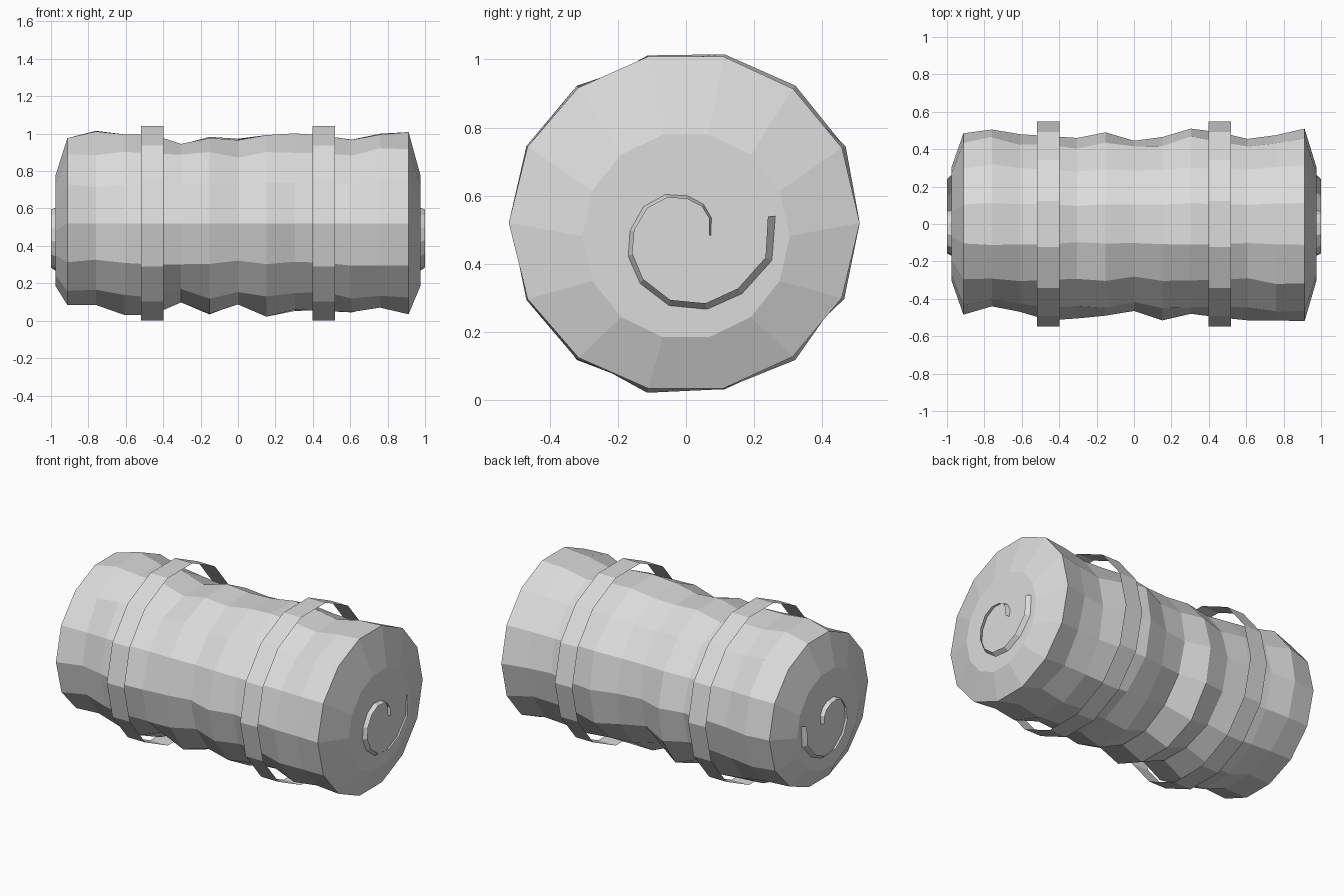
import bpy, bmesh, math, random

if "Cube" in bpy.data.objects:
    bpy.data.objects.remove(bpy.data.objects["Cube"])

random.seed(4)
SIDES, CZ = 14, 0.52

grey = bpy.data.materials.new("pale grey")
grey.diffuse_color = (0.71, 0.71, 0.71, 1)
grey.use_nodes = True
grey.node_tree.nodes["Principled BSDF"].inputs["Base Color"].default_value = grey.diffuse_color


def make(name, verts, faces):
    me = bpy.data.meshes.new(name)
    me.from_pydata(verts, [], faces)
    me.materials.append(grey)
    bm = bmesh.new()
    bm.from_mesh(me)
    bmesh.ops.recalc_face_normals(bm, faces=bm.faces)
    bm.to_mesh(me)
    bm.free()
    ob = bpy.data.objects.new(name, me)
    bpy.context.collection.objects.link(ob)
    return ob


def bridge(rings, n):
    return [(r * n + i, r * n + (i + 1) % n, (r + 1) * n + (i + 1) % n, (r + 1) * n + i)
            for r in range(rings - 1) for i in range(n)]


# Bale: uneven rings, with radius towards back, top, front and bottom
back = [.485, .505, .48, .47, .46, .49, .445, .465, .51, .49, .455, .475, .51]
top = [.467, .503, .482, .48, .435, .475, .46, .475, .49, .485, .456, .49, .50]
front = [.485, .44, .47, .515, .505, .49, .465, .515, .48, .50, .515, .515, .52]
bottom = [.446, .441, .497, .50, .436, .503, .446, .508, .48, .472, .487, .456, .497]
verts = []


def add_ring(x, cz, radius):
    for i in range(SIDES):
        a = 2 * math.pi * i / SIDES
        r = radius(a)
        verts.append((x, r * math.cos(a), cz + r * math.sin(a)))


def uneven(k):
    def radius(a):
        c, s = math.cos(a), math.sin(a)
        r = c * c * (back if c > 0 else front)[k] + s * s * (top if s > 0 else bottom)[k]
        jitter = 0 if k in (0, 12) else 0.018 * abs(math.sin(2 * a))
        return min(0.52, r + random.uniform(-jitter, jitter))
    return radius


# The flat end discs sit slightly below the bale's axis
add_ring(-0.975, 0.482, lambda a: 0.305)
for k in range(13):
    add_ring(-0.912 + 0.152 * k, CZ, uneven(k))
add_ring(0.975, 0.482, lambda a: 0.305)
caps = [tuple(range(SIDES)), tuple(range(14 * SIDES, 15 * SIDES))]
make("bale", verts, bridge(15, SIDES) + caps)

# Straps: thin open bands around the bale
for name, cx in (("left_strap", -0.458), ("right_strap", 0.458)):
    band = []
    for x in (cx - 0.06, cx + 0.06):
        for i in range(SIDES):
            a = 2 * math.pi * i / SIDES
            band.append((x, 0.547 * math.cos(a), CZ + 0.533 * math.sin(a)))
    make(name, band, bridge(2, SIDES))

# Rolled ends: raised spiral ribbon leaning inwards, mirrored on both ends
path = [(.073, .483), (.075, .535), (.052, .575), (.005, .60), (-.06, .604), (-.125, .568),
        (-.165, .497), (-.17, .422), (-.135, .342), (-.05, .277), (.062, .266),
        (.165, .312), (.253, .41), (.263, .54)]
n = len(path)
for name, side in (("left_spiral", -1), ("right_spiral", 1)):
    ribbon = []
    for x, lean in ((0.974, 0), (1.0, 1)):
        for i, (y, z) in enumerate(path):
            d = math.hypot(y, z - CZ)
            f = 1 - lean * (0.006 + 0.018 * i / n) / d
            ribbon.append((side * x, y * f, CZ + (z - CZ) * f))
    make(name, ribbon, [(i, i + 1, n + i + 1, n + i) for i in range(n - 1)])
